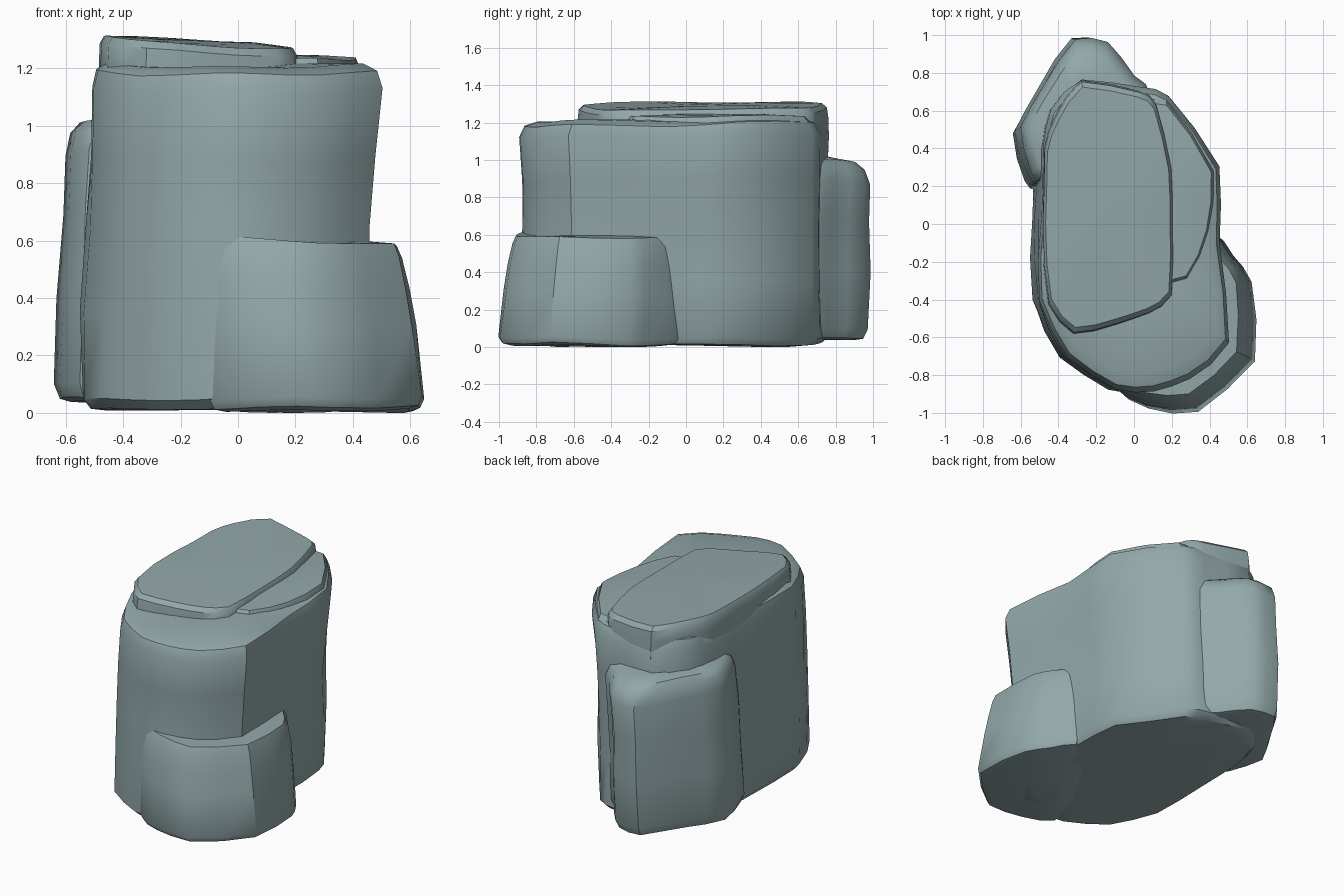
import bpy, math
from mathutils import Vector

cube = bpy.data.objects.get("Cube")
if cube:
    bpy.data.objects.remove(cube)

stone = bpy.data.materials.new("grey teal stone")
stone.use_nodes = True
COLOUR = (0.29, 0.39, 0.40, 1)
stone.diffuse_color = COLOUR
bsdf = stone.node_tree.nodes["Principled BSDF"]
bsdf.inputs["Base Color"].default_value = COLOUR
bsdf.inputs["Roughness"].default_value = 0.9


def densify(outline):
    """Add a slightly rounded midpoint on every outline edge."""
    pts = [Vector(p) for p in outline]
    n = len(pts)
    result = []
    for i, p in enumerate(pts):
        q = pts[(i + 1) % n]
        bulge = (p + q) / 2 * 1.125 - (pts[i - 1] + pts[(i + 2) % n]) / 16
        result += [p, p.lerp(q, 0.5).lerp(bulge, 0.6)]
    return result


def ripple(x, y, z):
    """Smooth unevenness of the stone, between -1 and 1."""
    return math.sin(7 * x + 4 * z) * math.cos(6 * y - 3 * z + 2 * x)


def rock(name, outline, rings, rough=0.012, slope=(0, 0)):
    """Loft an outline through rings of (z, scale, shift x, shift y).
    slope tilts the rings above mid height."""
    pts = densify(outline)
    n = len(pts)
    centre = sum(pts, Vector((0, 0))) / n
    mid = (rings[0][0] + rings[-1][0]) / 2
    verts, faces = [], []
    for z, scale, dx, dy in rings:
        for p in pts:
            q = centre + (p - centre) * scale
            wobble = ripple(q.x, q.y, z) * rough
            tilt = slope[0] * (q.x - centre.x) + slope[1] * (q.y - centre.y)
            edge = q + (p - centre).normalized() * wobble
            height = z + wobble + (tilt if z > mid else 0)
            verts.append((edge.x + dx, edge.y + dy, max(height, 0)))
    for r in range(len(rings) - 1):
        for i in range(n):
            j = (i + 1) % n
            a, b = r * n, (r + 1) * n
            faces.append((a + i, a + j, b + j, b + i))
    # close the ends with fans
    last = (len(rings) - 1) * n
    for start, ring, flip in ((0, rings[0], True), (last, rings[-1], False)):
        hub = len(verts)
        verts.append((centre.x + ring[2], centre.y + ring[3], ring[0]))
        for i in range(n):
            tri = (start + i, start + (i + 1) % n, hub)
            faces.append(tri[::-1] if flip else tri)
    mesh = bpy.data.meshes.new(name)
    mesh.from_pydata(verts, [], faces)
    mesh.materials.append(stone)
    obj = bpy.data.objects.new(name, mesh)
    bpy.context.collection.objects.link(obj)
    bpy.ops.object.select_all(action='DESELECT')
    obj.select_set(True)
    bpy.context.view_layer.objects.active = obj
    bpy.ops.object.shade_smooth_by_angle(angle=math.radians(38))


# Main column of the boulder, all outlines counter-clockwise
rock("main_column",
     [(-.5, -.4), (-.36, -.71), (-.1, -.87), (.1, -.88), (.29, -.82),
      (.49, -.62), (.46, -.1), (.44, .3), (.18, .68), (.04, .73),
      (-.28, .76), (-.44, .6), (-.49, .4), (-.5, .05)],
     [(.01, .84, -.03, 0), (.015, .95, -.03, 0), (.05, 1, -.035, 0),
      (.35, 1.0, -.035, 0), (.65, .985, -.025, 0), (.9, .99, -.01, 0),
      (1.13, 1, .005, 0), (1.19, .965, .005, 0), (1.215, .88, 0, 0),
      (1.22, .5, 0, 0)], slope=(0, .02))

# Raised layer on top
rock("top_layer",
     [(-.45, -.42), (-.32, -.58), (-.1, -.54), (.08, -.48), (.2, -.38),
      (.21, .0), (.2, .3), (.12, .64), (.03, .71), (-.28, .76),
      (-.42, .56), (-.48, .4), (-.485, 0)],
     [(1.1, 1.0, 0, 0), (1.2, 1.0, 0, 0), (1.265, .99, 0, 0),
      (1.29, .95, 0, 0), (1.295, .55, 0, 0)],
     rough=.008, slope=(-.06, .01))

# Small shelf beside the raised layer
rock("right_shelf",
     [(.0, -.3), (.28, -.3), (.4, -.05), (.42, .28), (.17, .66), (.0, .6)],
     [(1.0, 1, 0, 0), (1.2, 1, 0, 0), (1.235, .94, 0, 0),
      (1.245, .5, 0, 0)], rough=.008)

# Low ledge at the front left
rock("front_ledge",
     [(-.1, -.87), (.08, -.97), (.34, -.99), (.63, -.72), (.63, -.3),
      (.53, -.16), (.42, -.04), (.2, -.2), (.0, -.55)],
     [(.005, .86, 0, 0), (.015, .96, 0, 0), (.045, 1, 0, 0),
      (.3, .97, -.02, .01), (.44, .945, -.03, .015),
      (.55, .91, -.04, .02), (.595, .87, -.045, .02),
      (.6, .5, -.05, .03)], slope=(-.03, -.02))

# Tall slab against the back
rock("back_slab",
     [(-.5, .2), (-.2, .35), (.08, .68), (-.01, .78), (-.15, .97),
      (-.33, .99), (-.5, .73), (-.635, .5), (-.57, .25)],
     [(.04, .84, 0, -.03), (.05, .94, -.005, -.02), (.1, 1, -.005, -.02),
      (.4, 1, 0, -.01), (.7, .98, .01, 0), (.9, .97, .02, .01),
      (.975, .91, .02, 0), (1.01, .8, .02, -.01), (1.02, .4, .02, -.01)],
     slope=(.02, -.06))
